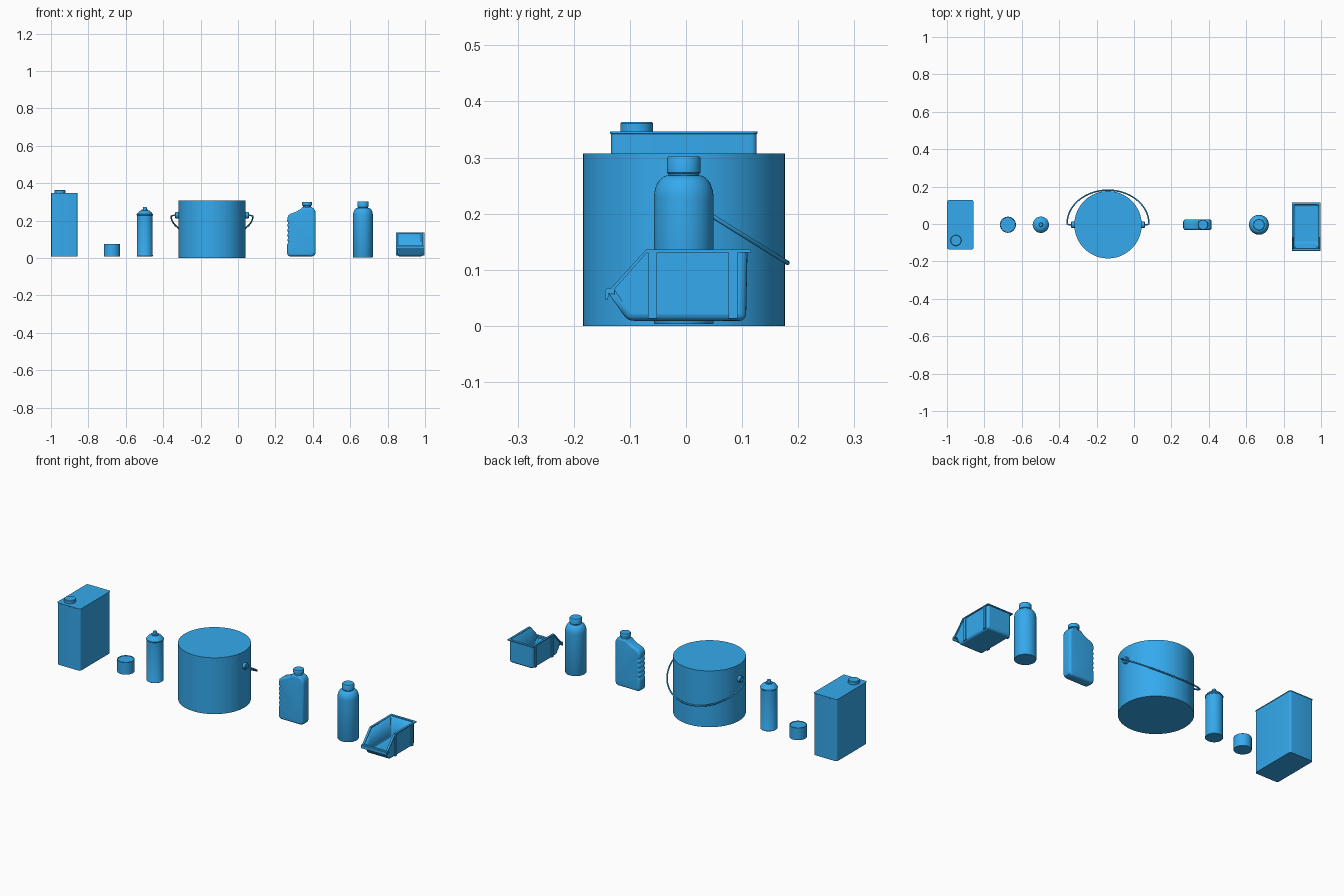
import bpy, bmesh, math

if "Cube" in bpy.data.objects:
    bpy.data.objects.remove(bpy.data.objects["Cube"])

YC = -0.004  # common depth centre of the row

blue = bpy.data.materials.new("blue")
blue.diffuse_color = (0.035, 0.40, 0.85, 1)
blue.use_nodes = True
blue.node_tree.nodes["Principled BSDF"].inputs["Base Color"].default_value = blue.diffuse_color


def finish(name, bm):
    bmesh.ops.recalc_face_normals(bm, faces=bm.faces[:])
    me = bpy.data.meshes.new(name)
    bm.to_mesh(me)
    bm.free()
    me.materials.append(blue)
    ob = bpy.data.objects.new(name, me)
    bpy.context.collection.objects.link(ob)
    bpy.ops.object.select_all(action='DESELECT')
    ob.select_set(True)
    bpy.context.view_layer.objects.active = ob
    bpy.ops.object.shade_smooth_by_angle(angle=math.radians(35))
    return ob


def loft(name, rings):
    """Skin closed rings of equal length and cap both ends."""
    bm = bmesh.new()
    vs = [[bm.verts.new(p) for p in r] for r in rings]
    n = len(vs[0])
    for a, b in zip(vs, vs[1:]):
        for i in range(n):
            j = (i + 1) % n
            bm.faces.new((a[i], a[j], b[j], b[i]))
    bm.faces.new(vs[0])
    bm.faces.new(vs[-1])
    return finish(name, bm)


def lathe(name, x, y, profile, segs=64):
    return loft(name, [[(x + r * math.cos(2 * math.pi * i / segs),
                         y + r * math.sin(2 * math.pi * i / segs), z)
                        for i in range(segs)] for r, z in profile])


def prism(name, pts, x0, x1):
    """Extrude a (y, z) profile along x."""
    return loft(name, [[(x, y, z) for y, z in pts] for x in (x0, x1)])


def rounded_rect(cx, cy, hx, hy, r, z, n=6):
    pts = []
    for k, (sx, sy) in enumerate(((1, 1), (-1, 1), (-1, -1), (1, -1))):
        for i in range(n + 1):
            a = math.pi / 2 * (k + i / n)
            pts.append((cx + sx * (hx - r) + r * math.cos(a),
                        cy + sy * (hy - r) + r * math.sin(a), z))
    return pts


# rectangular tin with a top seam rim and screw cap
loft("tin_can", [rounded_rect(-0.9285, YC, 0.0715 + d, 0.1315 + d, 0.010, z) for d, z in
     ((-0.0015, 0.008), (-0.0015, 0.342), (0, 0.343), (0, 0.346))])
lathe("tin_cap", -0.952, -0.088, [(0.029, 0.342), (0.029, 0.361), (0.027, 0.363)])

# small round tin
lathe("small_tin", -0.674, YC, [(0.043, 0.008), (0.043, 0.074), (0.042, 0.075),
                                (0.040, 0.075), (0.039, 0.072)])

# spray can
lathe("spray_can", -0.498, YC, [(0.041, 0.008), (0.043, 0.010), (0.043, 0.014),
      (0.042, 0.016), (0.042, 0.228), (0.0435, 0.230), (0.0435, 0.234), (0.040, 0.238),
      (0.034, 0.246), (0.025, 0.252), (0.018, 0.254), (0.018, 0.258), (0.011, 0.259)])
lathe("spray_nozzle", -0.498, YC, [(0.011, 0.255), (0.011, 0.268), (0.009, 0.272), (0.005, 0.273)], 32)

# bucket with closed lid
BX = -0.139
lathe("bucket", BX, YC, [(0.180, 0), (0.180, 0.307)], 96)

# pivots on both sides of the bucket
for s, side in ((-1, "left"), (1, "right")):
    loft("handle_pivot_" + side, [[(BX + s * d, YC + r * math.cos(math.pi * i / 12),
                                    0.229 + r * math.sin(math.pi * i / 12)) for i in range(24)]
         for d, r in ((0.172, 0.017), (0.194, 0.017), (0.197, 0.014))])

# wire handle resting against the back
path = [(0.188, YC), (0.204, -0.005)]
path += [(0.219 * math.cos(math.pi * i / 48), 0.001 + 0.180 * math.sin(math.pi * i / 48)) for i in range(49)]
path += [(-0.204, -0.005), (-0.188, YC)]
cu = bpy.data.curves.new("bucket_handle", 'CURVE')
cu.dimensions = '3D'
cu.bevel_depth = 0.004
cu.bevel_resolution = 3
cu.use_fill_caps = True
cu.materials.append(blue)
sp = cu.splines.new('POLY')
sp.points.add(len(path) - 1)
for p, (x, y) in zip(sp.points, path):
    p.co = (BX + x, y, 0.227 - 0.62 * (y - YC), 1)
sp.use_smooth = True
bpy.context.collection.objects.link(bpy.data.objects.new("bucket_handle", cu))

# flat jug: outline with grip waves, swollen through its thickness
outline = [(0.276, 0.009), (0.397, 0.009), (0.409, 0.014), (0.415, 0.026), (0.415, 0.235),
           (0.413, 0.252), (0.404, 0.266), (0.393, 0.272), (0.345, 0.272), (0.334, 0.260),
           (0.310, 0.247), (0.280, 0.236), (0.268, 0.226), (0.264, 0.212)]
for i in range(41):
    t = i / 40
    outline.append((0.266 - 0.003 * math.cos(2 * math.pi * 5 * t), 0.200 - 0.130 * t))
outline += [(0.263, 0.026), (0.267, 0.014)]
levels = [(math.sin(a), math.cos(a)) for a in [math.pi / 2 * k / 5 for k in range(6)]]
shells = [(-0.028 + 0.012 * (1 - s), 0.012 * (1 - c)) for s, c in reversed(levels)]
shells += [(-y, d) for y, d in reversed(shells)]
loft("jug_body", [[(0.338 + (x - 0.338) * (1 - d / 0.075), YC + y, 0.140 + (z - 0.140) * (1 - d / 0.131))
                   for x, z in outline] for y, d in shells])
lathe("jug_cap", 0.369, YC, [(0.022, 0.262), (0.022, 0.279), (0.026, 0.280), (0.027, 0.282),
      (0.027, 0.297), (0.025, 0.300)], 48)

# round bottle with domed shoulder
shoulder = [(0.028 + 0.025 * math.cos(a), 0.228 + 0.040 * math.sin(a))
            for a in [math.pi / 2 * k / 10 for k in range(10)]]
lathe("bottle_body", 0.668, YC, [(0.052, 0.003), (0.053, 0.005)] + shoulder +
      [(0.027, 0.268), (0.027, 0.278)])
lathe("bottle_cap", 0.668, YC, [(0.028, 0.271), (0.030, 0.273), (0.030, 0.299), (0.028, 0.302)], 48)

# storage bin: rounded shell, hollowed, then trimmed to the sloping front
X0, X1 = 0.850, 0.992


def bevelled(ob, w):
    m = ob.modifiers.new("round", 'BEVEL')
    m.width = w
    m.segments = 4
    return ob


bin_body = bevelled(prism("bin_body", [(-0.104, 0.009), (0.107, 0.009), (0.111, 0.2), (-0.237, 0.2)], X0, X1), 0.012)
hollow = bevelled(prism("bin_hollow_cutter", [(-0.101, 0.014), (0.102, 0.014), (0.106, 0.3), (-0.301, 0.3)],
                        X0 + 0.005, X1 - 0.005), 0.008)
trim = prism("bin_trim_cutter", [(-0.5, 0.061), (-0.134, 0.061), (-0.070, 0.134), (0.5, 0.134),
                                 (0.5, 0.4), (-0.5, 0.4)], 0.7, 1.2)
for c in (hollow, trim):
    m = bin_body.modifiers.new("cut", 'BOOLEAN')
    m.operation = 'DIFFERENCE'
    m.object = c
    m.solver = 'EXACT'
    c.hide_render = True
    c.display_type = 'WIRE'

# bin rims and ribs on both sides
for side, a, b in (("left", 0.844, 0.855), ("right", 0.987, 0.998)):
    prism("bin_rim_" + side, [(-0.134, 0.058), (-0.069, 0.131), (0.115, 0.131), (0.115, 0.136),
                              (-0.071, 0.136), (-0.138, 0.062)], a, b)
    ra, rb = (0.846, 0.852) if side == "left" else (0.990, 0.996)
    for y, tag in ((-0.060, "front"), (0.084, "back")):
        prism("bin_rib_%s_%s" % (tag, side), [(y - 0.008, 0.013), (y + 0.008, 0.013),
                                              (y + 0.008, 0.132), (y - 0.008, 0.132)], ra, rb)
prism("bin_rim_back", [(0.103, 0.131), (0.115, 0.131), (0.115, 0.136), (0.103, 0.136)], 0.844, 0.998)

# hooked front lip
prism("bin_front_lip", [(-0.144, 0.047), (-0.139, 0.047), (-0.138, 0.058), (-0.127, 0.056),
                        (-0.127, 0.064), (-0.130, 0.067), (-0.141, 0.067), (-0.144, 0.064)], 0.844, 0.998)
